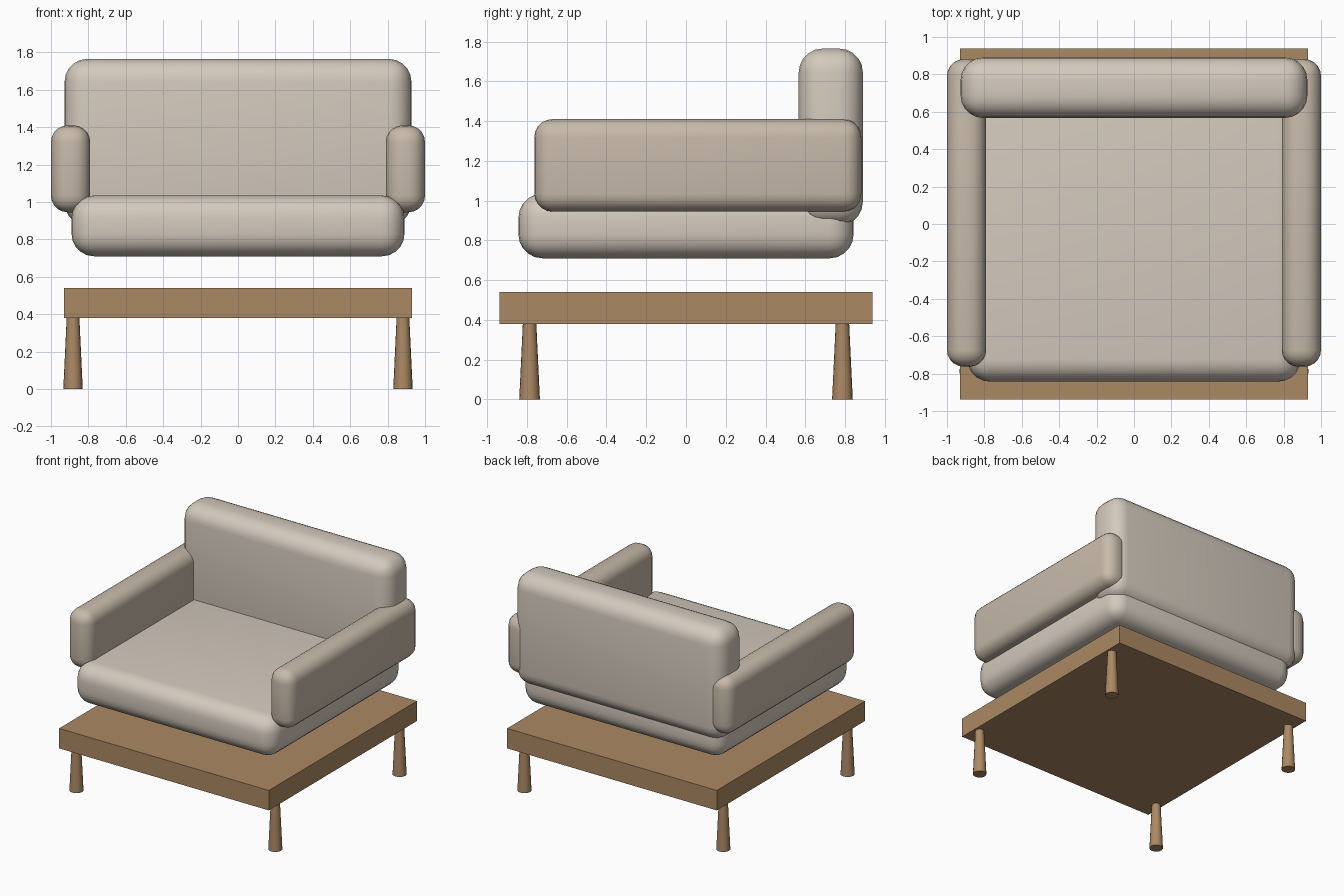
import bpy, bmesh
from mathutils import Matrix

if "Cube" in bpy.data.objects:
    bpy.data.objects.remove(bpy.data.objects["Cube"])


def material(name, rgb):
    m = bpy.data.materials.new(name)
    m.diffuse_color = (*rgb, 1)
    m.use_nodes = True
    m.node_tree.nodes["Principled BSDF"].inputs["Base Color"].default_value = m.diffuse_color
    return m


fabric = material("light_fabric", (0.66, 0.59, 0.51))
arm_fabric = material("arm_fabric", (0.57, 0.49, 0.40))
wood = material("wood", (0.41, 0.25, 0.126))


def finish(name, bm, mat):
    me = bpy.data.meshes.new(name)
    bm.to_mesh(me)
    bm.free()
    ob = bpy.data.objects.new(name, me)
    bpy.context.collection.objects.link(ob)
    me.materials.append(mat)
    return ob


def smooth(ob, deg=40):
    bpy.ops.object.select_all(action='DESELECT')
    bpy.context.view_layer.objects.active = ob
    ob.select_set(True)
    bpy.ops.object.shade_smooth_by_angle(angle=deg * 3.14159 / 180)


def box(name, lo, hi, mat, radius=0):
    """Box between two corners, optionally with rounded edges."""
    bm = bmesh.new()
    bmesh.ops.create_cube(bm, size=1)
    for v in bm.verts:
        v.co = [(a + b) / 2 + c * (b - a) for a, b, c in zip(lo, hi, v.co)]
    if radius:
        bmesh.ops.bevel(bm, geom=bm.edges[:], offset=radius, segments=5,
                        profile=0.5, affect='EDGES')
    ob = finish(name, bm, mat)
    if radius:
        smooth(ob)
    return ob


# Wooden platform
box("platform", (-0.93, -0.938, 0.38), (0.93, 0.938, 0.54), wood)

# Cushions
box("seat", (-0.89, -0.843, 0.71), (0.89, 0.843, 1.035), fabric, 0.12)
box("backrest", (-0.927, 0.567, 0.875), (0.927, 0.89, 1.765), fabric, 0.12)

# Mirrored arms and tapered legs
for side, s in (("left", -1), ("right", 1)):
    x0, x1 = sorted((s * 0.79, s * 1.0))
    box(side + "_arm", (x0, -0.763, 0.945), (x1, 0.882, 1.41), arm_fabric, 0.09)
    for end, e in (("front", -1), ("back", 1)):
        bm = bmesh.new()
        bmesh.ops.create_cone(bm, cap_ends=True, segments=16, radius1=0.052,
                              radius2=0.034, depth=0.38,
                              matrix=Matrix.Translation((s * 0.882, e * 0.787, 0.19)))
        smooth(finish(f"{end}_{side}_leg", bm, wood))
